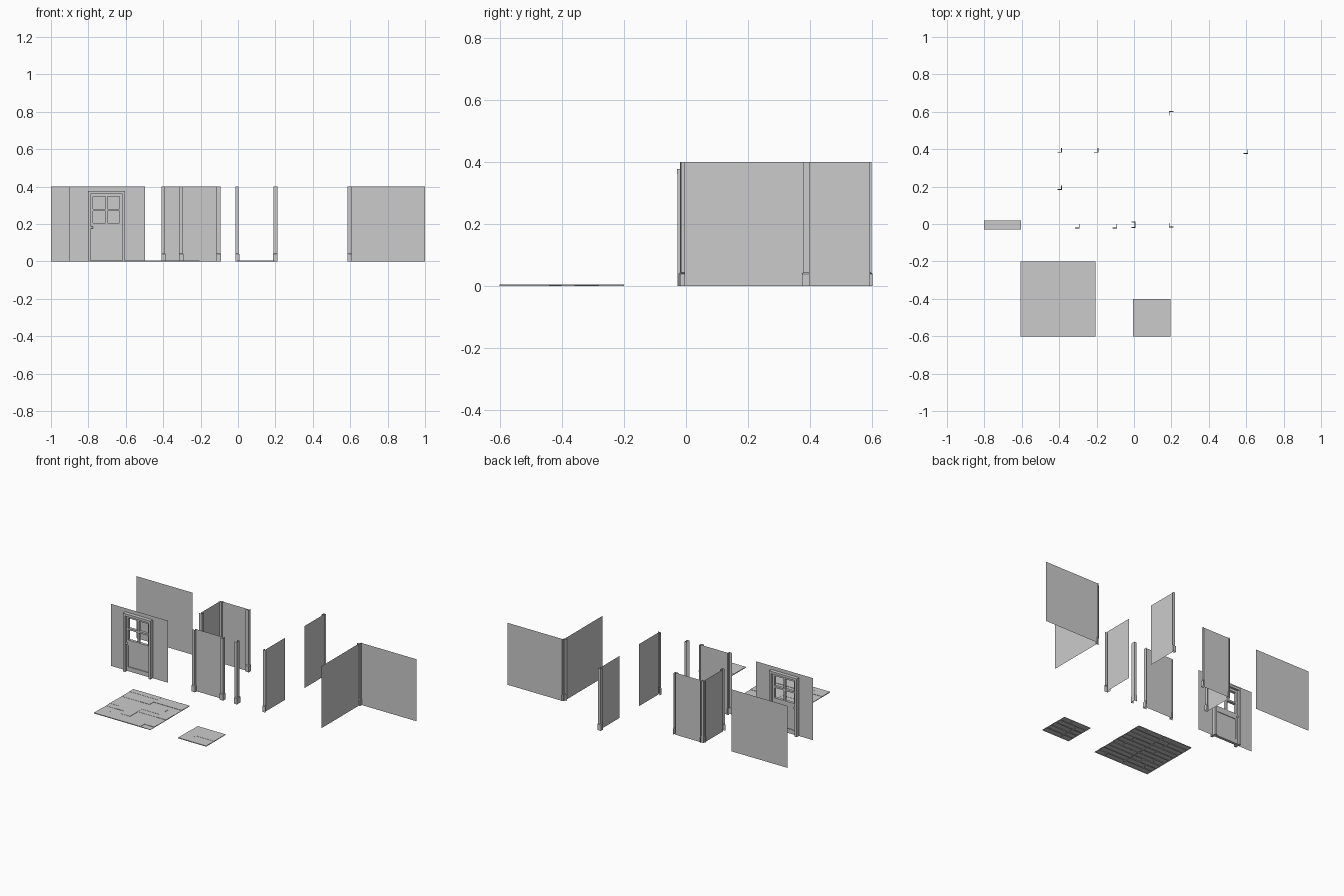
import bpy, bmesh, random

if "Cube" in bpy.data.objects:
    bpy.data.objects.remove(bpy.data.objects["Cube"])
random.seed(3)
H = 0.4          # wall height


def finish(name, bm):
    me = bpy.data.meshes.new(name)
    bm.to_mesh(me)
    bm.free()
    ob = bpy.data.objects.new(name, me)
    bpy.context.collection.objects.link(ob)
    return ob


def strip(name, rows):
    """Skin a list of equally long rows of points with quads."""
    bm = bmesh.new()
    vs = [[bm.verts.new(p) for p in r] for r in rows]
    for a, b in zip(vs, vs[1:]):
        for i in range(len(a) - 1):
            bm.faces.new((a[i], a[i + 1], b[i + 1], b[i]))
    return finish(name, bm)


def wall(name, path, z0=0.0, z1=H):
    return strip(name, [[(x, y, z) for x, y in path] for z in (z0, z1)])


def pillar(name, path, base):
    """Folded corner trim with a slightly wider foot block."""
    levels = ((base, 0), (base, 0.039), (path, 0.043), (path, H))
    return strip(name, [[(x, y, z) for x, y in p] for p, z in levels])


def corner_trim(name, x, y, sx=1, sy=-1, s=0.02, t=0.004):
    """Two faces meeting at the exposed corner (x, y), facing sx and sy."""
    path = [(x - sx * s, y), (x, y), (x, y - sy * s)]
    base = [(x - sx * s, y + sy * t), (x + sx * t, y + sy * t), (x + sx * t, y - sy * s)]
    pillar(name, path, base)


def boxes(name, items, skip_bottom=False):
    bm = bmesh.new()
    for x0, x1, y0, y1, z0, z1 in items:
        r = bmesh.ops.create_cube(bm, size=1)
        for v in r['verts']:
            v.co = (x1 if v.co.x > 0 else x0, y1 if v.co.y > 0 else y0, z1 if v.co.z > 0 else z0)
    if skip_bottom:
        bm.normal_update()
        low = [f for f in bm.faces if all(v.co.z < 1e-6 for v in f.verts)]
        bmesh.ops.delete(bm, geom=low, context='FACES_ONLY')
    return finish(name, bm)


# Plank floors: staggered boards of slightly different height
def floor(name, x0, x1, y0, y1):
    items = []
    n = round((y1 - y0) / 0.04)
    d = (y1 - y0) / n
    mid = (x0 + x1) / 2
    for i in range(n):
        cuts = [x0, x1]
        if x1 - x0 > 0.3:
            cuts = [x0, mid, x1]
        cuts.append(random.choice((x1 - 0.07, x0 + 0.07, x0 + 0.13)))
        cuts.sort()
        for a, b in zip(cuts, cuts[1:]):
            items.append((a, b, y0 + i * d, y0 + (i + 1) * d, 0, random.choice((0.003, 0.004, 0.005))))
    boxes(name, items, True)


floor("large_floor", -0.607, -0.205, -0.602, -0.2)
floor("small_floor", -0.006, 0.194, -0.602, -0.402)

# Plain wall
wall("plain_wall", [(-1, 0.395), (-0.6, 0.395)])

# Small inner corner wall with three trims
wall("small_corner_wall", [(-0.402, 0.195), (-0.402, 0.395), (-0.202, 0.395)])
corner_trim("small_corner_trim", -0.389, 0.386)
corner_trim("small_corner_right_trim", -0.195, 0.386)
corner_trim("small_corner_front_trim", -0.389, 0.187)

# Short front wall with trims at both ends
wall("short_wall", [(-0.302, -0.006), (-0.1, -0.006)])
corner_trim("short_wall_left_trim", -0.295, -0.02)
corner_trim("short_wall_right_trim", -0.094, -0.02)

# Free end post, folded around three sides
pillar("end_post",
       [(-0.013, 0.009), (0.003, 0.009), (0.003, -0.017), (-0.013, -0.017)],
       [(-0.013, 0.013), (0.007, 0.013), (0.007, -0.021), (-0.013, -0.021)])

# Two short side walls
wall("side_wall_front", [(0.2, -0.005), (0.2, 0.195)])
corner_trim("side_wall_front_trim", 0.19, -0.014, -1, -1)
wall("side_wall_back", [(0.2, 0.395), (0.2, 0.595)])
corner_trim("side_wall_back_trim", 0.19, 0.599, -1, 1)

# Large corner wall
wall("large_corner_wall", [(0.6, -0.005), (0.6, 0.392), (1.0, 0.392)])
corner_trim("large_corner_trim", 0.606, 0.379)

# Door wall: panel around the opening
L, R, T = -0.79, -0.615, 0.365
wy = -0.005
wall("door_wall_left", [(-0.902, wy), (L, wy)])
wall("door_wall_right", [(R, wy), (-0.498, wy)])
wall("door_wall_header", [(L, wy), (R, wy)], T)

# Door frame
boxes("door_frame", [(-0.802, -0.787, -0.027, 0.017, 0, 0.362),
                     (-0.62, -0.605, -0.027, 0.017, 0, 0.362),
                     (-0.802, -0.605, -0.029, 0.018, 0.362, 0.377)])

# Door leaf: stiles, rails, glazing bars and recessed lower panels
a, b, m = -0.787, -0.62, -0.7035
f, k = -0.014, 0.004
leaf = [(a, a + 0.013, f, k, 0.004, 0.362), (b - 0.013, b, f, k, 0.004, 0.362)]
for z0, z1 in ((0.004, 0.032), (0.168, 0.205), (0.27, 0.281), (0.346, 0.362)):
    leaf.append((a + 0.013, b - 0.013, f, k, z0, z1))
for z0, z1 in ((0.205, 0.27), (0.281, 0.346)):
    leaf.append((m - 0.006, m + 0.006, f, k, z0, z1))
leaf.append((a + 0.013, b - 0.013, f + 0.005, k - 0.004, 0.032, 0.168))
boxes("door_leaf", leaf)

# Door knobs on both faces
for side, y in (("front", f - 0.006), ("back", k + 0.006)):
    bpy.ops.mesh.primitive_uv_sphere_add(segments=10, ring_count=6, radius=0.007,
                                         location=(a + 0.006, y, 0.182))
    bpy.context.object.name = side + "_door_knob"
